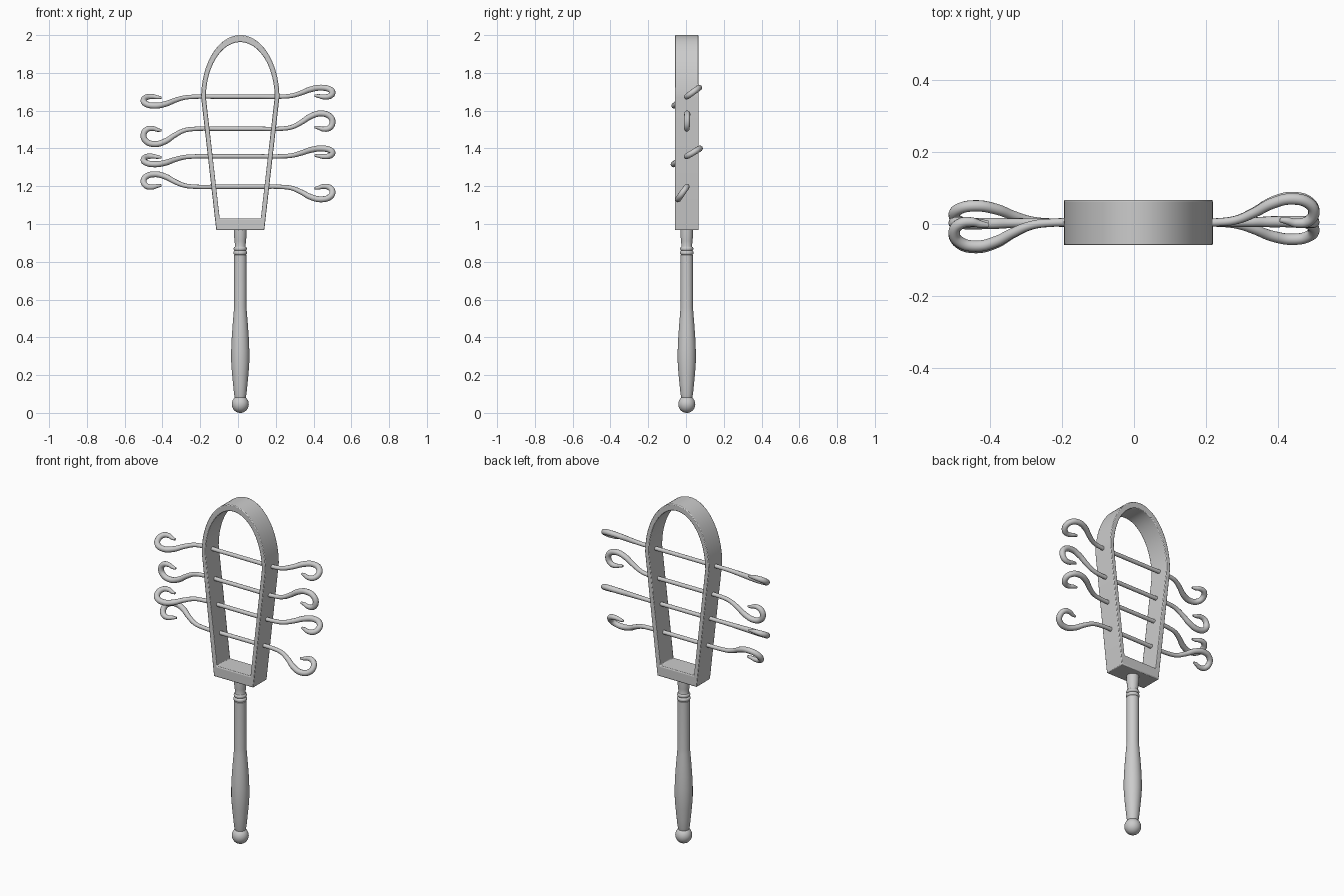
import bpy, bmesh, math

if "Cube" in bpy.data.objects:
    bpy.data.objects.remove(bpy.data.objects["Cube"])

CX, CY = 0.012, 0.004   # axis of the frame and handle


def finish(obj, angle=35):
    bpy.ops.object.select_all(action='DESELECT')
    obj.select_set(True)
    bpy.context.view_layer.objects.active = obj
    bpy.ops.object.shade_smooth_by_angle(angle=math.radians(angle))


def mesh_object(name, bm):
    bmesh.ops.recalc_face_normals(bm, faces=bm.faces)
    me = bpy.data.meshes.new(name)
    bm.to_mesh(me)
    bm.free()
    obj = bpy.data.objects.new(name, me)
    bpy.context.collection.objects.link(obj)
    return obj


# Arched frame: closed strip between an outer and an inner outline
def outline(foot, foot_z, half, height, n=48):
    spring = 1.67
    pts = [(-foot, foot_z), (foot, foot_z)]
    for i in range(n + 1):
        a = math.pi * i / n
        pts.append((half * math.cos(a), spring + height * math.sin(a)))
    return pts


outer = outline(0.127, 0.967, 0.207, 0.33)
inner = outline(0.109, 1.03, 0.182, 0.293)
bm = bmesh.new()
loops = [[bm.verts.new((CX + x, CY + y, z)) for x, z in pts]
         for pts, y in ((outer, -0.063), (outer, 0.063), (inner, 0.063), (inner, -0.063))]
n = len(outer)
for k in range(4):
    a, b = loops[k], loops[(k + 1) % 4]
    for i in range(n):
        j = (i + 1) % n
        bm.faces.new((a[i], a[j], b[j], b[i]))
frame = mesh_object("arched_frame", bm)
bev = frame.modifiers.new("soft_edges", 'BEVEL')
bev.width, bev.segments, bev.limit_method = 0.004, 2, 'ANGLE'
bev.angle_limit = math.radians(40)
finish(frame)

# Turned handle: ball foot, swelling grip, shaft, ringed neck
profile = [(0.045 * math.sin(math.radians(t)), 0.046 - 0.046 * math.cos(math.radians(t)))
           for t in range(0, 141, 10)]
profile += [(0.033, 0.1), (0.038, 0.15), (0.044, 0.21), (0.048, 0.27), (0.048, 0.33),
            (0.045, 0.40), (0.040, 0.47), (0.035, 0.53), (0.033, 0.56), (0.033, 0.835)]
for zc, r in ((0.847, 0.036), (0.869, 0.035)):
    profile += [(r - 0.006 + 0.006 * math.cos(math.radians(t)), zc + 0.010 * math.sin(math.radians(t)))
                for t in range(-90, 91, 30)]
profile += [(0.028, 0.882), (0.030, 0.91), (0.033, 0.935), (0.033, 0.975), (0, 0.975)]
bm = bmesh.new()
vs = [bm.verts.new((CX + r, CY, z)) for r, z in profile]
es = [bm.edges.new(p) for p in zip(vs, vs[1:])]
bmesh.ops.spin(bm, geom=vs + es, cent=(CX, CY, 0), axis=(0, 0, 1), angle=2 * math.pi, steps=40)
bmesh.ops.remove_doubles(bm, verts=bm.verts, dist=1e-5)
finish(mesh_object("handle", bm))

# Loose rods: half path (along, offset, radius), repeated by a half turn
HALF = [(0.10, 0, 0.0115), (0.235, 0.001, 0.0115), (0.285, 0.009, 0.012), (0.335, 0.034, 0.0135),
        (0.385, 0.066, 0.0155), (0.440, 0.081, 0.016), (0.486, 0.066, 0.016),
        (0.500, 0.036, 0.016), (0.486, 0.006, 0.0155), (0.453, -0.002, 0.013),
        (0.425, 0.006, 0.010), (0.405, 0.009, 0.006)]
PATH = [(-u, -v, r) for u, v, r in reversed(HALF)] + HALF


def rod(name, z, degrees):
    c, s = math.cos(math.radians(degrees)), math.sin(math.radians(degrees))
    cu = bpy.data.curves.new(name, 'CURVE')
    cu.dimensions, cu.bevel_depth, cu.bevel_resolution = '3D', 1.0, 4
    cu.resolution_u, cu.use_fill_caps = 8, True
    sp = cu.splines.new('BEZIER')
    sp.bezier_points.add(len(PATH) - 1)
    for p, (u, v, r) in zip(sp.bezier_points, PATH):
        p.co = (u, CY + v * c, z + v * s)
        p.radius = r
        p.handle_left_type = p.handle_right_type = 'AUTO'
    obj = bpy.data.objects.new(name, cu)
    bpy.context.collection.objects.link(obj)
    bpy.ops.object.select_all(action='DESELECT')
    obj.select_set(True)
    bpy.context.view_layer.objects.active = obj
    bpy.ops.object.convert(target='MESH')
    finish(bpy.context.object, 50)


for i, (z, deg) in enumerate(((1.674, 36), (1.504, 88), (1.358, 31), (1.197, 235))):
    rod(f"hooked_rod_{i + 1}", z, deg)
